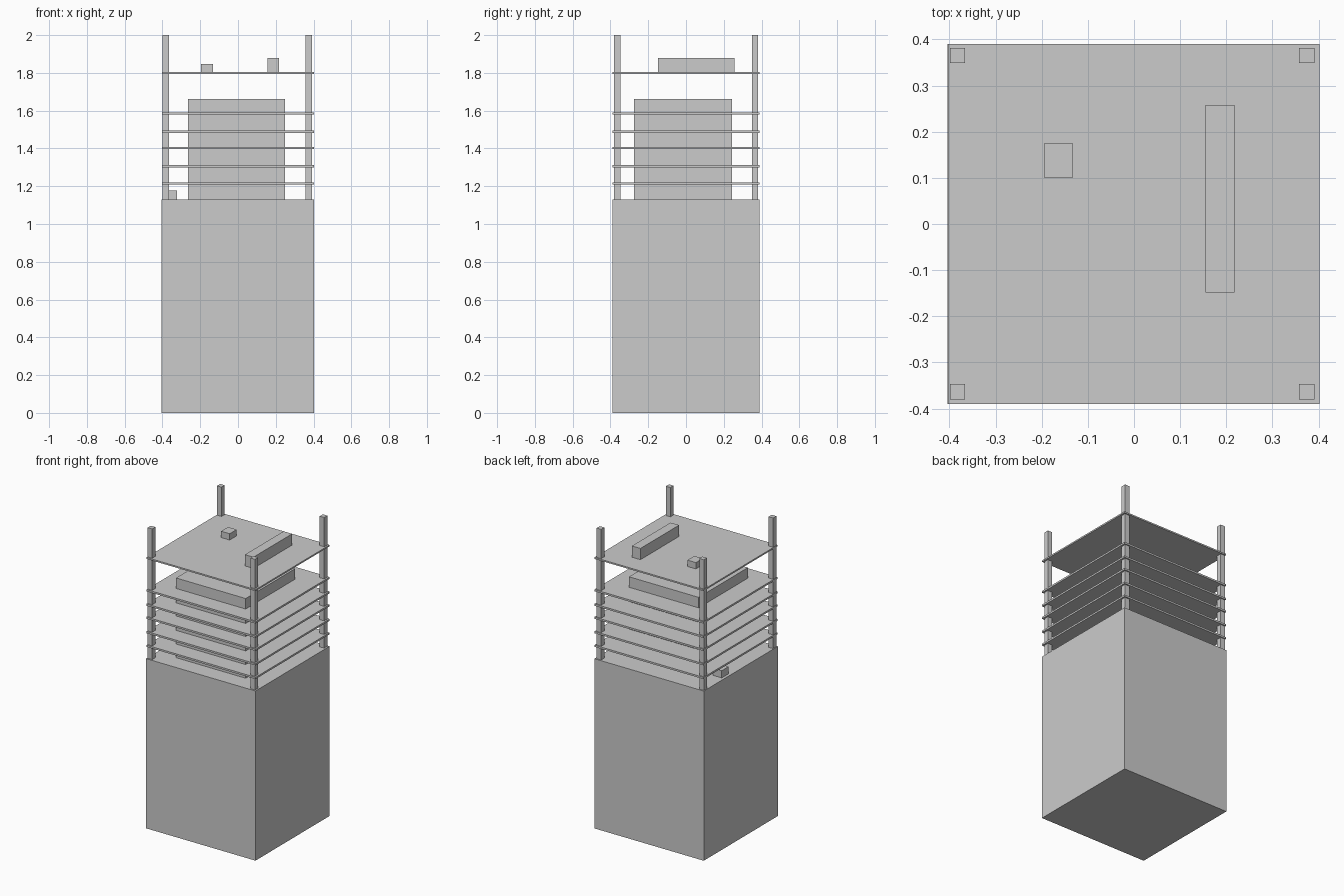
import bpy

if "Cube" in bpy.data.objects:
    bpy.data.objects.remove(bpy.data.objects["Cube"])


def box(name, x, y, z):
    """Axis-aligned box from (min, max) ranges."""
    bpy.ops.mesh.primitive_cube_add(
        size=1, location=[(a + b) / 2 for a, b in (x, y, z)])
    ob = bpy.context.object
    ob.name = name
    ob.scale = [b - a for a, b in (x, y, z)]
    bpy.ops.object.transform_apply(location=False, rotation=False, scale=True)
    return ob


BASE_TOP = 1.13
SHELF_T = 0.012
WIDTH, DEPTH = (-0.402, 0.402), (-0.39, 0.39)

# Main tower block
box("tower_body", (-0.404, 0.402), DEPTH, (0, BASE_TOP))

# Corner posts
for sx, x in (("left", (-0.399, -0.366)), ("right", (0.358, 0.391))):
    for sy, y in (("front", (-0.380, -0.347)), ("back", (0.349, 0.382))):
        box(f"{sy}_{sx}_post", x, y, (BASE_TOP, 2.0))

# Thin slabs: five louvre levels and the upper deck
for i, z in enumerate((1.215, 1.306, 1.402, 1.489, 1.585)):
    box(f"slab_{i + 1}", WIDTH, DEPTH, (z - SHELF_T / 2, z + SHELF_T / 2))
box("roof_deck", WIDTH, DEPTH, (1.795, 1.805))

# Inner core rising through the slabs
box("inner_core", (-0.264, 0.249), (-0.275, 0.244), (BASE_TOP, 1.661))

# Small rooftop units
box("long_roof_unit", (0.155, 0.218), (-0.149, 0.258), (1.805, 1.88))
box("small_roof_unit", (-0.195, -0.132), (0.101, 0.174), (1.805, 1.847))
box("small_lower_unit", (-0.385, -0.322), (0.101, 0.174), (BASE_TOP, 1.178))
